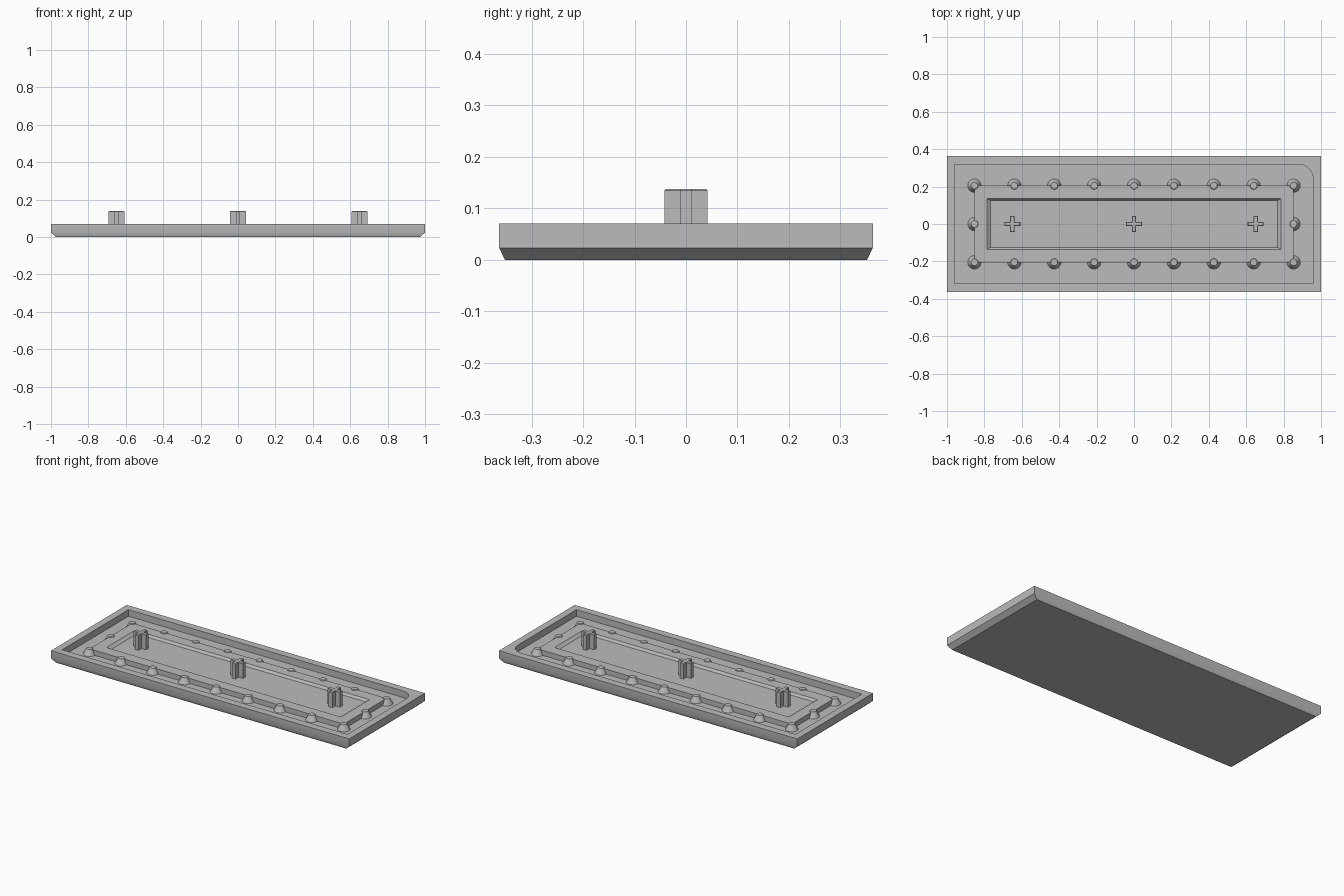
import bpy, bmesh, math

cube = bpy.data.objects.get("Cube")
if cube:
    bpy.data.objects.remove(cube, do_unlink=True)

grey = bpy.data.materials.new("plain grey")
grey.use_nodes = True
COLOUR = (0.5, 0.5, 0.5, 1)
grey.diffuse_color = COLOUR
grey.node_tree.nodes["Principled BSDF"].inputs["Base Color"].default_value = COLOUR

FLOOR, LEDGE, PIT, RIM, PEG_TOP = 0.03, 0.06, 0.046, 0.07, 0.138


def rect(hx, hy):
    return [(-hx, -hy), (hx, -hy), (hx, hy), (-hx, hy)]


def loft(name, rings):
    """Skin a stack of (outline, height) rings and cap both ends."""
    bm = bmesh.new()
    loops = [[bm.verts.new((x, y, z)) for x, y in pts] for pts, z in rings]
    n = len(loops[0])
    for low, high in zip(loops, loops[1:]):
        for i in range(n):
            j = (i + 1) % n
            bm.faces.new((low[i], low[j], high[j], high[i]))
    bm.faces.new(loops[0][::-1])
    bm.faces.new(loops[-1])
    bmesh.ops.recalc_face_normals(bm, faces=bm.faces)
    mesh = bpy.data.meshes.new(name)
    bm.to_mesh(mesh)
    bm.free()
    mesh.materials.append(grey)
    obj = bpy.data.objects.new(name, mesh)
    bpy.context.collection.objects.link(obj)
    return obj


def activate(obj):
    bpy.ops.object.select_all(action='DESELECT')
    obj.select_set(True)
    bpy.context.view_layer.objects.active = obj


def smooth(obj):
    activate(obj)
    bpy.ops.object.shade_smooth_by_angle(angle=math.radians(30))


# Tray with a chamfered underside
tray = loft("tray", [(rect(0.973, 0.352), 0), (rect(1, 0.363), 0.023),
                     (rect(1, 0.363), RIM)])

# Recess with one rounded corner
RX, RY, R = 0.957, 0.318, 0.075
arc = [(RX - R + R * math.cos(t), RY - R + R * math.sin(t))
       for t in (math.pi / 2 * k / 10 for k in range(11))]
outline = rect(RX, RY)[:2] + arc + rect(RX, RY)[3:]
cutter = loft("recess_cutter", [(outline, FLOOR), (outline, 0.2)])
cutter.hide_render = True
cut = tray.modifiers.new("recess", 'BOOLEAN')
cut.operation, cut.solver, cut.object = 'DIFFERENCE', 'EXACT', cutter
activate(tray)
bpy.ops.object.modifier_apply(modifier=cut.name)
bpy.data.objects.remove(cutter, do_unlink=True)
smooth(tray)

# Raised ledge with a shallow sloping pit
EX, EY = 0.853, 0.205
loft("raised_ledge", [(rect(EX, EY), FLOOR - 0.002), (rect(EX, EY), LEDGE),
                      (rect(0.786, 0.137), LEDGE), (rect(0.768, 0.126), PIT)])

# Tapered studs around the ledge
spots = [(EX * (2 * i / 8 - 1), s * EY) for i in range(9) for s in (-1, 1)]
spots += [(-EX, 0), (EX, 0)]


def circle(cx, cy, r, n=24):
    return [(cx + r * math.cos(math.tau * k / n), cy + r * math.sin(math.tau * k / n))
            for k in range(n)]


for x, y in spots:
    smooth(loft("stud", [(circle(x, y, 0.037), FLOOR - 0.002),
                         (circle(x, y, 0.018), LEDGE + 0.004)]))

# Cross-shaped pegs with softened top edges
A, T = 0.042, 0.012


def cross(cx, inset):
    a, t = A - inset, T - inset
    quarter = [(a, -t), (a, t), (t, t)]
    pts = []
    for _ in range(4):
        pts += quarter
        quarter = [(-y, x) for x, y in quarter]
    return [(cx + x, y) for x, y in pts]


for x in (-0.65, 0, 0.65):
    loft("cross_peg", [(cross(x, 0), PIT - 0.002), (cross(x, 0), PEG_TOP - 0.003),
                       (cross(x, 0.003), PEG_TOP)])
